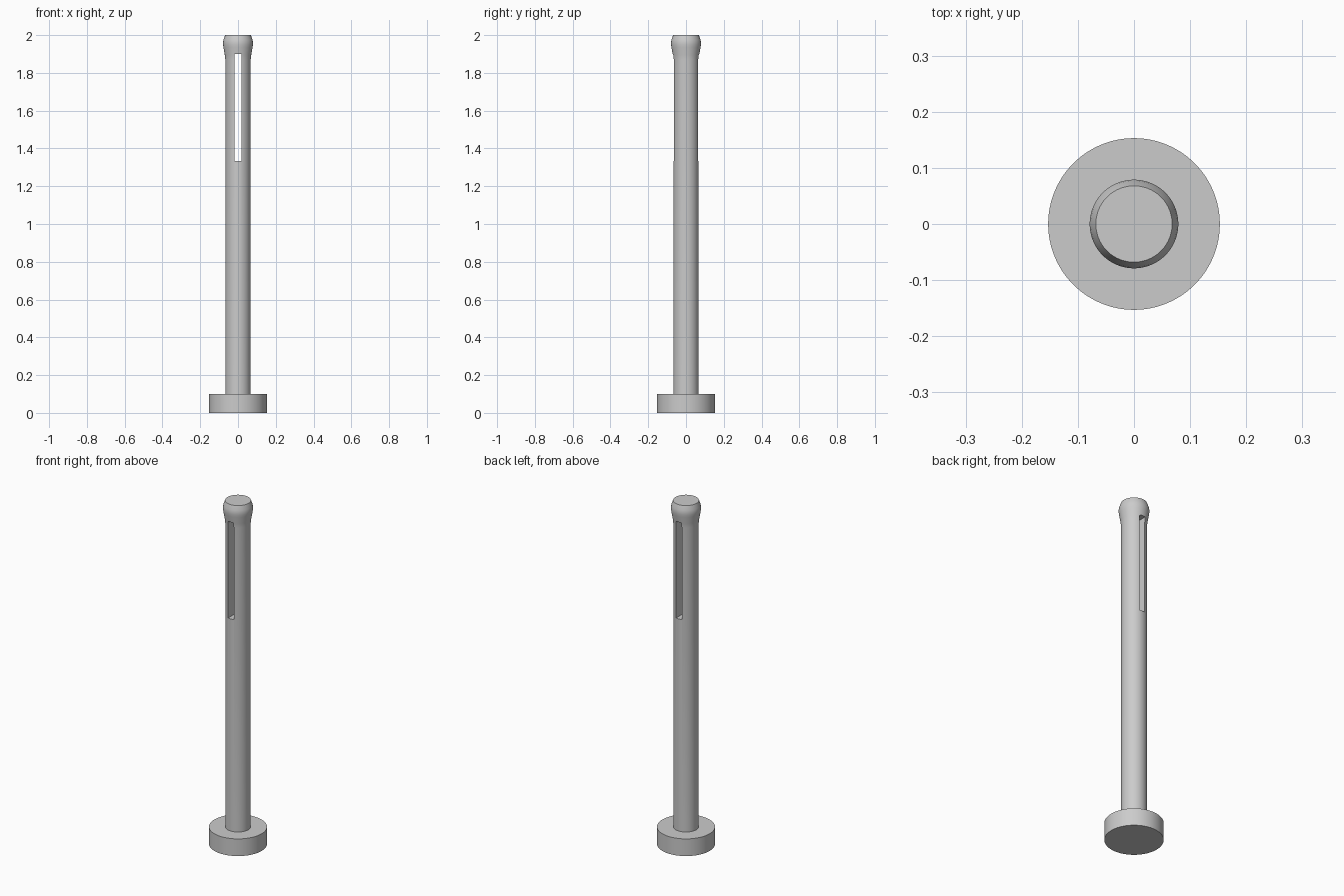
import bpy, bmesh, math

cube = bpy.data.objects.get("Cube")
if cube:
    bpy.data.objects.remove(cube, do_unlink=True)

# Plain grey metal
grey = bpy.data.materials.new("grey metal")
grey.use_nodes = True
colour = (0.6, 0.6, 0.6, 1)
grey.diffuse_color = colour
grey.node_tree.nodes["Principled BSDF"].inputs["Base Color"].default_value = colour


def add_object(name, bm):
    bmesh.ops.recalc_face_normals(bm, faces=bm.faces)
    mesh = bpy.data.meshes.new(name)
    bm.to_mesh(mesh)
    bm.free()
    mesh.materials.append(grey)
    obj = bpy.data.objects.new(name, mesh)
    bpy.context.collection.objects.link(obj)
    return obj


def lathe(name, profile, steps=96):
    bm = bmesh.new()
    verts = [bm.verts.new((r, 0, z)) for r, z in profile]
    edges = [bm.edges.new(pair) for pair in zip(verts, verts[1:])]
    bmesh.ops.spin(bm, geom=verts + edges, cent=(0, 0, 0), axis=(0, 0, 1),
                   angle=math.tau, steps=steps, use_merge=False)
    bmesh.ops.remove_doubles(bm, verts=bm.verts, dist=0.0001)
    # Flat end caps
    bmesh.ops.holes_fill(bm, edges=[e for e in bm.edges if e.is_boundary], sides=0)
    return add_object(name, bm)


# Foot flange, shaft and rounded bulging head in one turned profile
pin = lathe("slotted_pin", [
    (0.153, 0), (0.153, 0.1), (0.067, 0.1), (0.067, 1.87),
    (0.070, 1.895), (0.077, 1.935), (0.079, 1.95), (0.079, 1.962),
    (0.077, 1.975), (0.068, 2.0)])

# Long slot through the shaft from front to back
bm = bmesh.new()
bmesh.ops.create_cube(bm, size=1)
bmesh.ops.scale(bm, vec=(0.036, 0.4, 0.565), verts=bm.verts)
bmesh.ops.translate(bm, vec=(0, 0, 1.617), verts=bm.verts)
cutter = add_object("slot_cutter", bm)
cutter.hide_render = True

cut = pin.modifiers.new("slot", "BOOLEAN")
cut.operation = "DIFFERENCE"
cut.solver = "EXACT"
cut.object = cutter

bpy.ops.object.select_all(action="DESELECT")
pin.select_set(True)
bpy.context.view_layer.objects.active = pin
bpy.ops.object.modifier_apply(modifier=cut.name)
bpy.data.objects.remove(cutter, do_unlink=True)
bpy.ops.object.shade_smooth_by_angle(angle=math.radians(25))
